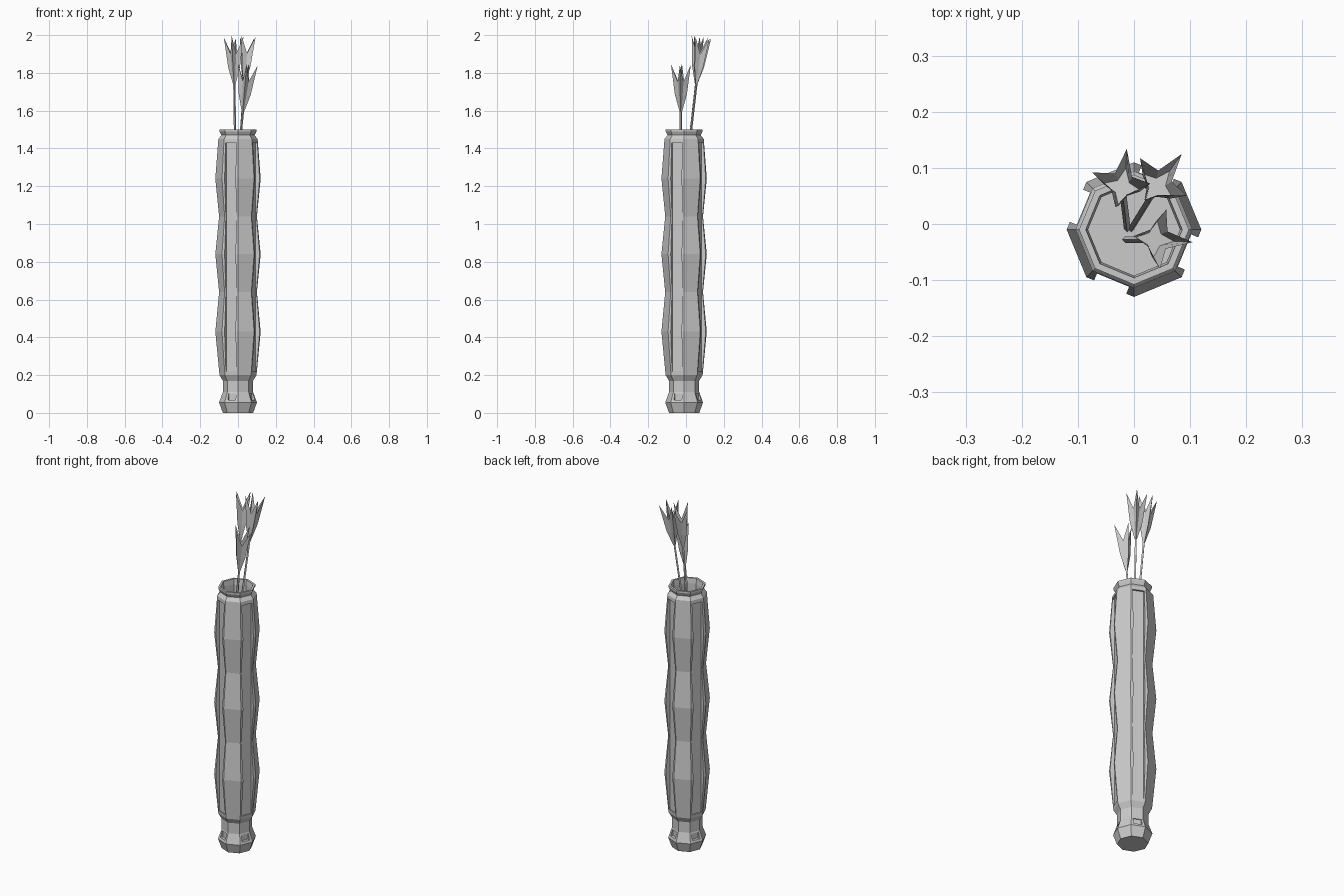
import bpy, bmesh, math
from mathutils import Vector, Matrix

cube = bpy.data.objects.get("Cube")
if cube:
    bpy.data.objects.remove(cube, do_unlink=True)

grey = bpy.data.materials.new("plain grey")
grey.use_nodes = True
grey.diffuse_color = (0.6, 0.6, 0.6, 1)
grey.node_tree.nodes["Principled BSDF"].inputs["Base Color"].default_value = grey.diffuse_color

CENTRE = Vector((0, -0.01, 0))


def finish(bm, name):
    bmesh.ops.recalc_face_normals(bm, faces=bm.faces)
    mesh = bpy.data.meshes.new(name)
    bm.to_mesh(mesh)
    bm.free()
    mesh.materials.append(grey)
    obj = bpy.data.objects.new(name, mesh)
    bpy.context.collection.objects.link(obj)
    return obj


def loft(rings, name):
    """Skin a list of point rings and cap both ends."""
    bm = bmesh.new()
    loops = [[bm.verts.new(p) for p in ring] for ring in rings]
    n = len(loops[0])
    for a, b in zip(loops, loops[1:]):
        for i in range(n):
            j = (i + 1) % n
            bm.faces.new((a[i], a[j], b[j], b[i]))
    bm.faces.new(loops[0][::-1])
    bm.faces.new(loops[-1])
    return finish(bm, name)


def ring(r, z, n=8, turn=0.0):
    return [Vector((r * math.cos(turn + math.tau * i / n),
                    r * math.sin(turn + math.tau * i / n), z)) for i in range(n)]


# Vase: eight-sided wavy body, collar, rim and hollow mouth
profile = [(0.08, 0), (0.1, 0.055), (0.08, 0.11), (0.08, 0.17), (0.098, 0.2),
           (0.12, 0.43), (0.1, 0.64), (0.12, 0.84), (0.1, 1.04), (0.12, 1.24),
           (0.104, 1.45), (0.088, 1.47), (0.098, 1.49), (0.098, 1.5),
           (0.086, 1.5), (0.082, 1.47), (0.082, 1.2)]
vase = loft([[p + CENTRE for p in ring(r, z)] for r, z in profile], "vase")

# Recessed slots in every second side: a long panel and a small foot notch
for name, half, floor, low, high in (("panel", 0.031, 0.087, 0.22, 1.43),
                                     ("notch", 0.022, 0.072, 0.068, 0.103)):
    bm = bmesh.new()
    for k in range(4):
        size = Matrix.Diagonal((0.1, 2 * half, high - low, 1))
        place = Matrix.Translation((floor + 0.05, 0, (low + high) / 2))
        spin = Matrix.Rotation(math.radians(-112.5 + 90 * k), 4, 'Z')
        bmesh.ops.create_cube(bm, size=1, matrix=Matrix.Translation(CENTRE) @ spin @ place @ size)
    cutter = finish(bm, name + "_cutter")
    cutter.hide_render = True
    mod = vase.modifiers.new(name, 'BOOLEAN')
    mod.operation = 'DIFFERENCE'
    mod.solver = 'EXACT'
    mod.object = cutter
    bpy.context.view_layer.objects.active = vase
    bpy.ops.object.modifier_apply(modifier=mod.name)
    bpy.data.objects.remove(cutter, do_unlink=True)


# Flowers: straight leaning stems with four-pointed cup heads
def star(tip, valley, z_tip, z_valley, turn):
    pts = []
    for i in range(8):
        r, z = (tip, z_tip) if i % 2 == 0 else (valley, z_valley)
        a = turn + i * math.pi / 4
        pts.append(Vector((r * math.cos(a), r * math.sin(a), z)))
    return pts


def flower(name, foot, top, turn):
    foot, top = Vector(foot), Vector(top)
    axis = top - foot
    length = axis.length
    frame = Matrix.Translation(foot) @ Vector((0, 0, 1)).rotation_difference(axis).to_matrix().to_4x4()
    base = length - 0.25
    stem = [ring(0.006, 0, 4), ring(0.006, base + 0.02, 4)]
    head = [star(0.007, 0.006, base, base, turn),
            star(0.032, 0.014, base + 0.09, base + 0.08, turn),
            star(0.053, 0.022, length, base + 0.16, turn),
            star(0.034, 0.015, base + 0.11, base + 0.1, turn)]
    for part, rings in (("stem", stem), ("head", head)):
        loft([[frame @ p for p in r] for r in rings], f"{name}_{part}")


flower("back_right_flower", (-0.012, -0.008, 1.2), (-0.023, 0.082, 1.99), math.radians(79))
flower("back_left_flower", (-0.005, -0.008, 1.2), (0.052, 0.084, 1.99), math.radians(51))
flower("front_flower", (-0.015, -0.028, 1.2), (0.052, -0.027, 1.845), math.radians(84))
